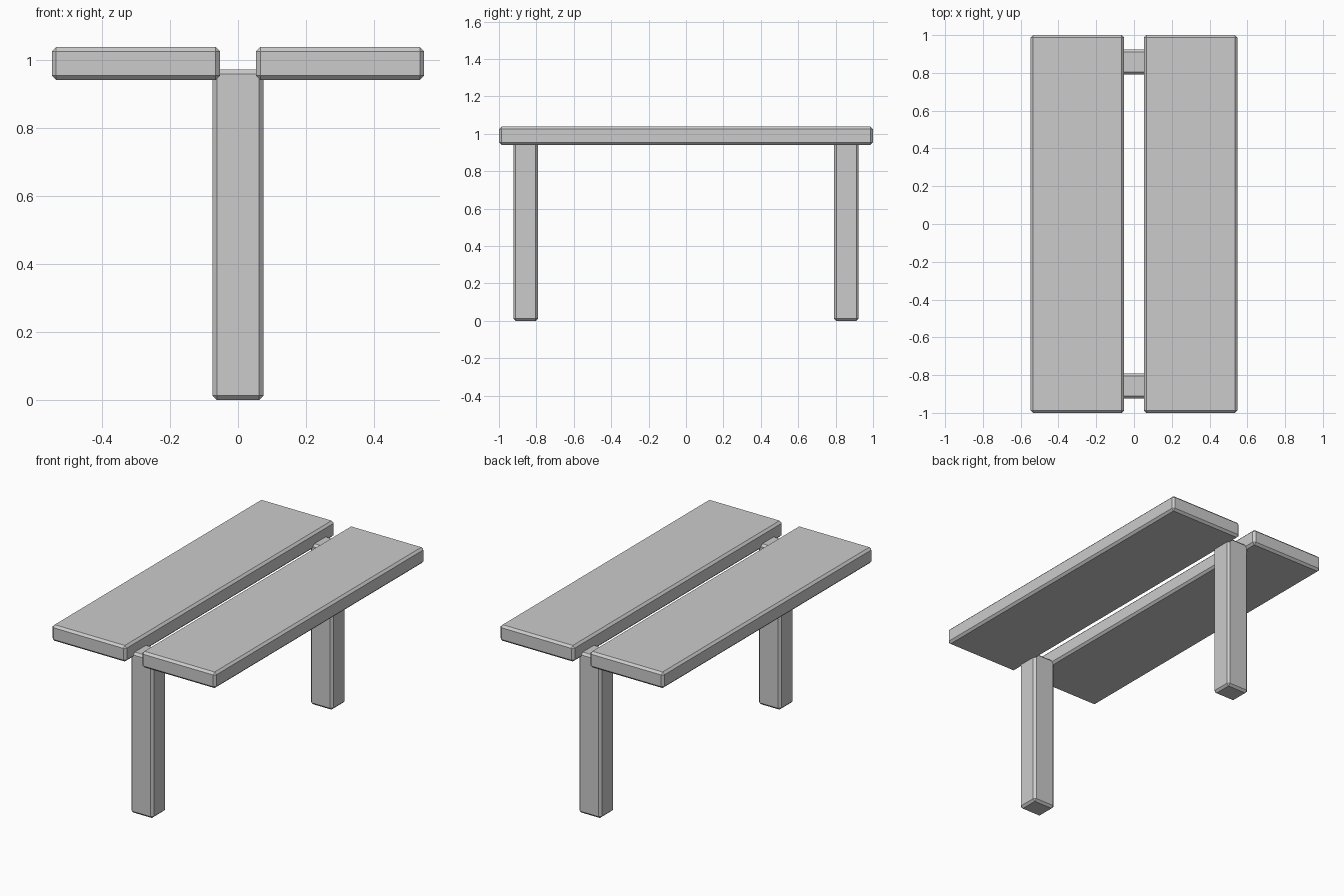
import bpy

if "Cube" in bpy.data.objects:
    bpy.data.objects.remove(bpy.data.objects["Cube"])


def chamfered_box(name, centre, size, chamfer=0.013):
    bpy.ops.mesh.primitive_cube_add(size=1, location=centre)
    box = bpy.context.object
    box.name = name
    box.scale = size
    bpy.ops.object.transform_apply(location=False, rotation=False, scale=True)
    bevel = box.modifiers.new("Chamfer", 'BEVEL')
    bevel.width = chamfer
    bevel.segments = 1
    return box


# Two long top planks with a gap between them
for side, label in ((-1, "left"), (1, "right")):
    chamfered_box(f"{label}_plank", (side * 0.30, 0, 0.989), (0.495, 2.0, 0.097))

# Two posts on the centre line, rising slightly into the gap
for side, label in ((-1, "front"), (1, "back")):
    chamfered_box(f"{label}_leg", (0, side * 0.857, 0.486), (0.15, 0.133, 0.972))
